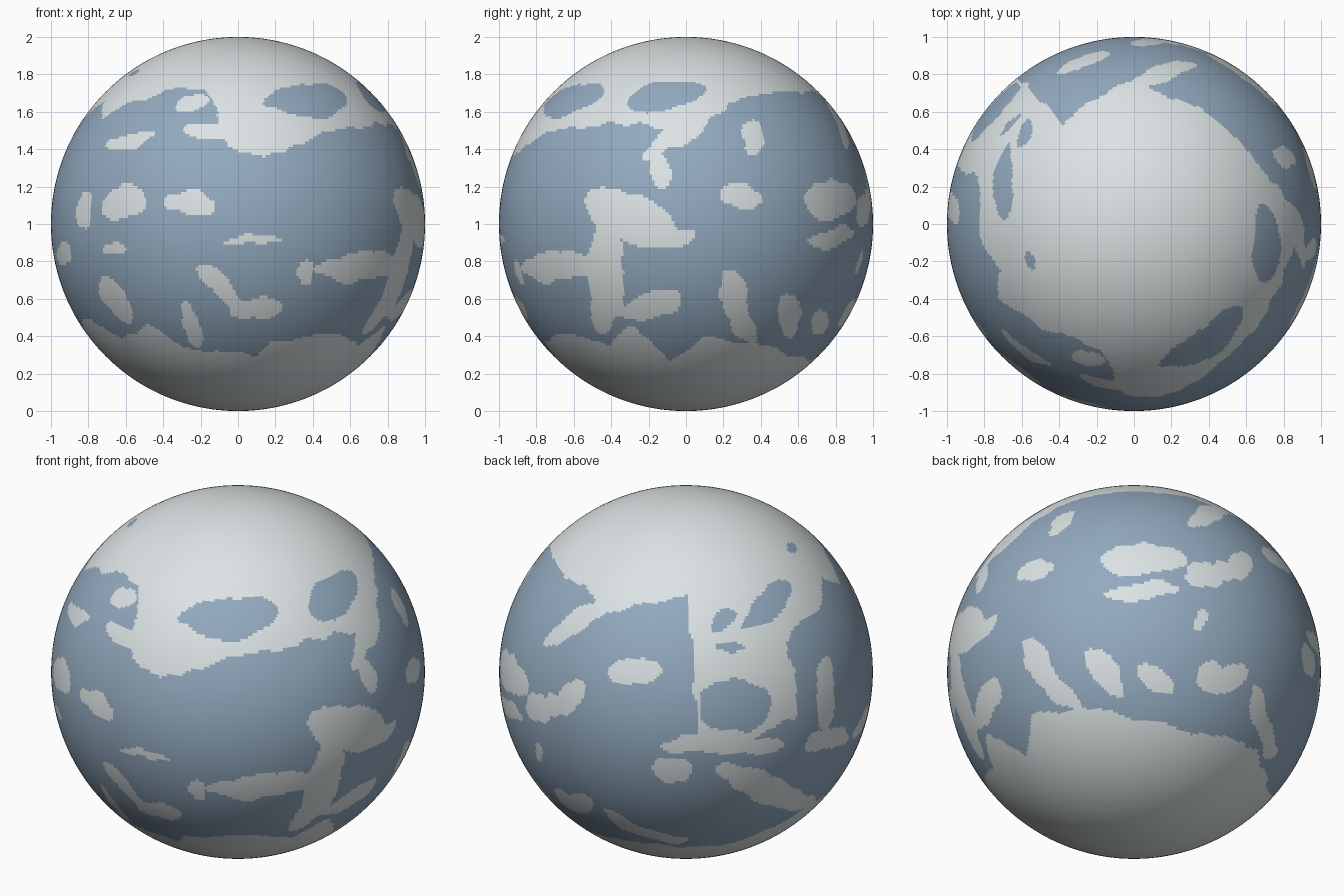
import bpy, bmesh, math
from math import sin, cos, radians, degrees, atan2
from mathutils import Vector, noise

if "Cube" in bpy.data.objects:
    bpy.data.objects.remove(bpy.data.objects["Cube"])


def material(name, rgb):
    m = bpy.data.materials.new(name)
    m.diffuse_color = (*rgb, 1)
    m.use_nodes = True
    m.node_tree.nodes["Principled BSDF"].inputs["Base Color"].default_value = m.diffuse_color
    return m


# viewing axes for a longitude (0 = front, 90 = right) and an elevation
def axes(lon, elev):
    a, e = radians(lon), radians(elev)
    right = Vector((cos(a), sin(a), 0))
    toward = Vector((sin(a) * cos(e), -cos(a) * cos(e), sin(e)))
    return right, toward.cross(right), toward


FRONT, RIGHT = axes(0, 0), axes(90, 0)
BACK_LEFT, BACK_RIGHT = axes(-145, 25), axes(135, -30)

# edge of the pale caps: longitude, height above the equator
NORTH = [(-180, .65), (-162, .73), (-143, .77), (-141, .05), (-110, .08), (-105, .5),
         (-95, .56), (-85, .58), (-70, .66), (-62, .56), (-50, .63), (-34, .7), (-17, .71),
         (-7, .6), (-4, .42), (9, .36), (23, .42), (31, .5), (73, .55), (85, .48),
         (101, .62), (118, .67), (140, .7), (166, .71), (180, .65)]
SOUTH = [(-180, -.7), (-155, -.69), (-129, -.71), (-100, -.58), (-67, -.5), (-50, -.62),
         (-35, -.55), (-24, -.66), (8, -.7), (14, -.62), (43, -.6), (58, -.65), (70, -.55),
         (81, -.74), (95, -.62), (125, -.65), (147, -.7), (167, -.73), (180, -.7)]

# oval patches seen from each side: across, up, half width, half height, tilt
FRONT_LAND = [(-.61, .12, .12, .08, 0), (-.25, .11, .15, .05, 0), (.07, -.09, .15, .025, 5),
              (-.08, -.34, .17, .05, -48), (.1, -.46, .15, .06, 8), (.36, -.26, .04, .06, 0),
              (-.13, .49, .18, .045, -5), (-.58, .44, .14, .035, 15), (-.82, .08, .04, .09, 0),
              (-.65, -.42, .14, .05, -55), (-.24, -.54, .05, .12, 15), (-.66, -.13, .06, .03, 0),
              (-.25, .64, .07, .04, 15), (-.93, -.16, .04, .07, 0)]
RIGHT_LAND = [(-.3, .03, .26, .13, -25), (-.12, -.07, .17, .05, 0), (-.68, -.23, .2, .08, 5),
              (-.43, -.3, .09, .3, 0), (-.2, -.43, .18, .07, 10), (0, .5, .28, .05, 35),
              (-.15, .3, .05, .1, 15), (.35, .47, .06, .1, -20), (.3, .14, .11, .06, -15),
              (.78, .13, .13, .1, 0), (.76, -.07, .14, .05, 15), (.28, -.45, .07, .2, 20)]
BACK_RIGHT_LAND = [(.45, .5, .1, .07, -20), (.64, .55, .05, .08, 0), (.49, -.05, .08, .09, 0),
                   (-.08, 0, .07, .15, 30), (.2, -.06, .12, .06, -40), (.43, .27, .03, .05, 0),
                   (.72, -.3, .045, .2, 8)]
BACK_LEFT_LAND = [(-.58, .27, .22, .05, 33), (-.27, 0, .15, .07, 0), (-.08, -.53, .12, .08, 0),
                  (.42, -.62, .28, .07, -22), (.75, -.1, .05, .2, 0), (.76, -.36, .12, .06, 10),
                  (.2, -.39, .33, .05, 0), (-.7, -.17, .04, .07, 0), (-.56, -.7, .06, .06, 0)]
RIGHT_LAKES = [(-.6, .67, .17, .065, 22), (-.1, .69, .2, .07, 10)]
BACK_LEFT_LAKES = [(.27, -.18, .2, .14, 10), (.2, .27, .06, .08, -30), (.44, .35, .18, .07, 45),
                   (.22, .13, .08, .025, 0), (.57, .66, .025, .025, 0)]


def prepare(view, patches):
    return [(*view, x, y, rx, ry, cos(radians(t)), sin(radians(t)))
            for x, y, rx, ry, t in patches]


land = (prepare(FRONT, FRONT_LAND) + prepare(RIGHT, RIGHT_LAND)
        + prepare(BACK_RIGHT, BACK_RIGHT_LAND) + prepare(BACK_LEFT, BACK_LEFT_LAND))
lakes = prepare(RIGHT, RIGHT_LAKES) + prepare(BACK_LEFT, BACK_LEFT_LAKES)


def inside(p, patches):
    for right, up, toward, x, y, rx, ry, c, s in patches:
        if p.dot(toward) > 0:
            u, v = p.dot(right) - x, p.dot(up) - y
            if ((u * c + v * s) / rx) ** 2 + ((v * c - u * s) / ry) ** 2 < 1:
                return True
    return False


def edge(table, lon):
    for (a, ha), (b, hb) in zip(table, table[1:]):
        if lon <= b:
            return ha + (hb - ha) * (lon - a) / (b - a)
    return table[-1][1]


def is_water(p):
    # ragged coastlines come from a slight wobble of the sample point
    q = (p + noise.noise_vector(p * 5) * .035 + noise.noise_vector(p * 11) * .02).normalized()
    if inside(q, lakes):
        return True
    lon = degrees(atan2(q.x, -q.y))
    return edge(SOUTH, lon) < q.z < edge(NORTH, lon) and not inside(q, land)


# globe
bm = bmesh.new()
bmesh.ops.create_uvsphere(bm, u_segments=400, v_segments=200, radius=1)
for f in bm.faces:
    f.smooth = True
    f.material_index = int(is_water(f.calc_center_median().normalized()))
bmesh.ops.translate(bm, verts=bm.verts, vec=(0, 0, 1))
mesh = bpy.data.meshes.new("globe")
bm.to_mesh(mesh)
bm.free()
mesh.materials.append(material("pale grey", (.72, .77, .78)))
mesh.materials.append(material("dusty blue", (.29, .40, .52)))
globe = bpy.data.objects.new("globe", mesh)
bpy.context.collection.objects.link(globe)
